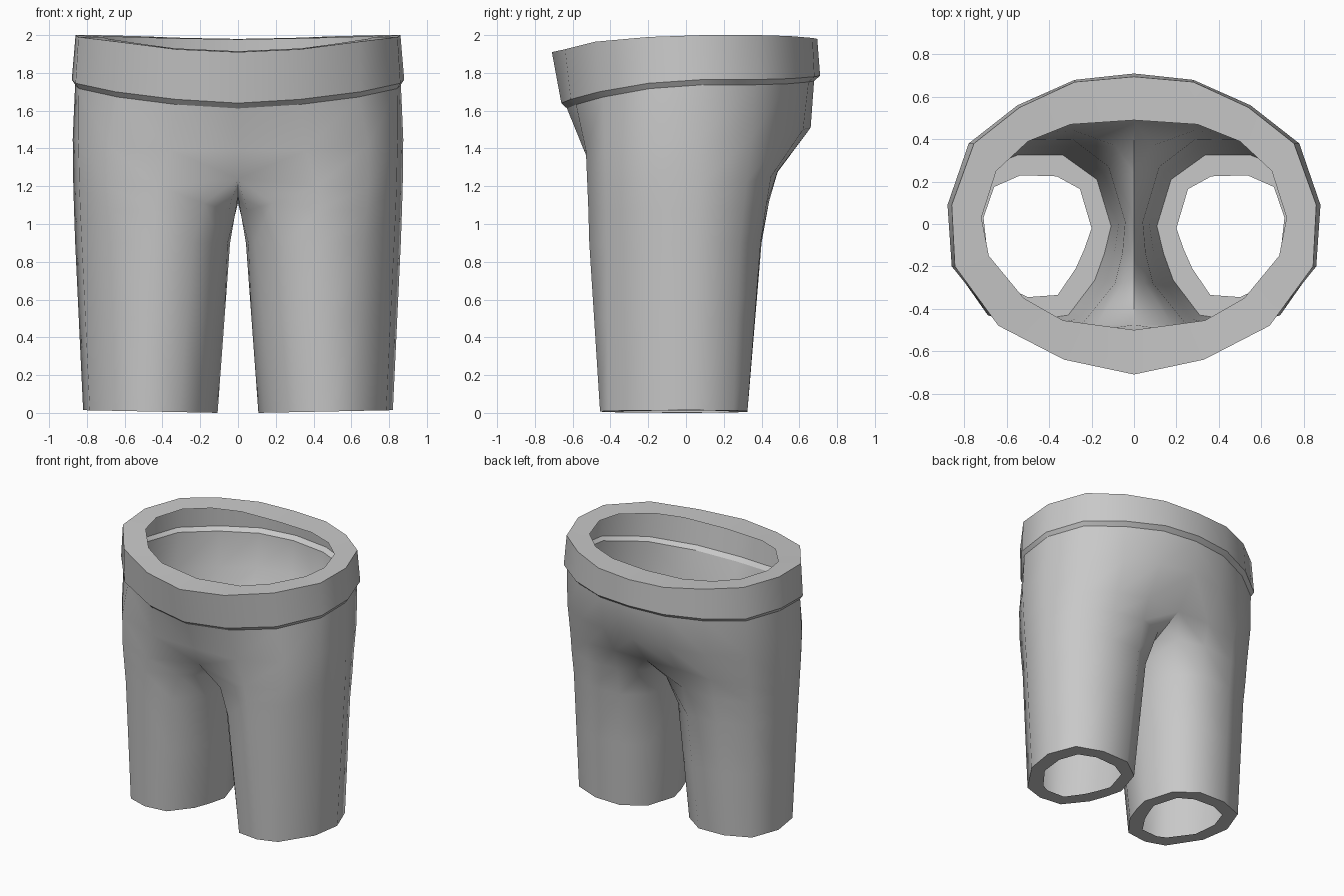
import bpy, math

grey = bpy.data.materials.new("plain grey")
grey.diffuse_color = (0.58, 0.58, 0.58, 1)


def make_half(name, rings, closed):
    """Skin rings running back -> side -> front (-> inner thigh), then mirror."""
    verts, faces, starts = [], [], []
    for r in rings:
        starts.append(len(verts))
        verts += r
    for k in range(len(rings) - 1):
        a, b = starts[k], starts[k + 1]
        n = len(rings[k])
        full = closed and n == 12
        for i in range(n if full else n - 1):
            j = (i + 1) % n
            faces.append((a + i, a + j, b + j, b + i))
    mesh = bpy.data.meshes.new(name)
    mesh.from_pydata(verts, [], faces)
    mesh.materials.append(grey)
    ob = bpy.data.objects.new(name, mesh)
    bpy.context.collection.objects.link(ob)
    m = ob.modifiers.new("mirror", 'MIRROR')
    m.use_clip = True
    m.merge_threshold = 0.002
    return ob


def finish(ob, angle):
    bpy.ops.object.select_all(action='DESELECT')
    ob.select_set(True)
    bpy.context.view_layer.objects.active = ob
    for m in list(ob.modifiers):
        bpy.ops.object.modifier_apply(modifier=m.name)
    bpy.ops.object.shade_smooth_by_angle(angle=math.radians(angle))


def scaled(ring, sx, sy, dz):
    return [(x * sx, y * sy, z + dz) for x, y, z in ring]


def at_height(points, z):
    return [(x, y, z) for x, y in points]


# Waistband outlines, from centre back round the side to centre front
band_top = [(0, .695, 1.98), (.28, .67, 1.985), (.54, .55, 1.995), (.755, .38, 2), (.86, .09, 2),
            (.845, -.2, 1.99), (.64, -.48, 1.965), (.33, -.64, 1.925), (0, -.71, 1.91)]
band_low = [(0, .71, 1.785), (.28, .68, 1.78), (.55, .56, 1.77), (.78, .38, 1.765), (.88, .09, 1.765),
            (.86, -.2, 1.745), (.65, -.46, 1.70), (.33, -.61, 1.66), (0, -.66, 1.64)]
band_hole = [(0, .49, 1.975), (.3, .47, 1.98), (.5, .39, 1.985), (.65, .25, 1.99), (.72, .03, 1.99),
             (.685, -.15, 1.98), (.52, -.35, 1.955), (.335, -.455, 1.93), (0, -.5, 1.915)]
lip = scaled(band_low, .98, .955, -.028)

# Waistband: flat rim turned inwards, outer wall, undercut lip
band = make_half("waistband", [band_hole, band_top, band_low, lip], False)
finish(band, 35)

# Hips and legs: thin shell with the hem turned inwards
hips = [(0, .66, 1.51), (.27, .62, 1.5), (.53, .52, 1.47), (.77, .35, 1.46), (.875, .07, 1.45),
        (.845, -.21, 1.44), (.69, -.43, 1.42), (.36, -.53, 1.39), (0, -.54, 1.39)]
crotch = [(0, .485, 1.275), (.27, .485, 1.28), (.53, .45, 1.25), (.765, .32, 1.22), (.872, .07, 1.2),
          (.84, -.2, 1.2), (.69, -.425, 1.2), (.42, -.522, 1.2), (0, -.475, 1.24),
          (0, -.25, 1.15), (0, -.03, 1.11), (0, .24, 1.16)]
arch = [(.09, .37, 1.13), (.28, .44, 1.12), (.535, .425, 1.1), (.765, .305, 1.08), (.868, .065, 1.07),
        (.835, -.195, 1.07), (.68, -.422, 1.07), (.435, -.517, 1.08), (.18, -.475, 1.11),
        (.05, -.28, 1.07), (.018, -.12, 1.04), (.02, .08, 1.05)]
thigh = at_height([(.12, .27), (.29, .4), (.54, .395), (.76, .285), (.862, .06), (.827, -.19),
                   (.665, -.42), (.45, -.512), (.24, -.465), (.09, -.28), (.055, -.14), (.042, .01)], .9)
hem = at_height([(.175, .21), (.335, .325), (.55, .325), (.74, .25), (.82, .04), (.785, -.18),
                 (.63, -.41), (.48, -.455), (.31, -.43), (.185, -.265), (.14, -.14), (.108, -.01)], 0)
hem_hole = at_height([(.255, .165), (.365, .225), (.535, .23), (.66, .175), (.71, .03), (.69, -.15),
                      (.565, -.315), (.5, -.345), (.36, -.335), (.275, -.21), (.235, -.12),
                      (.2, -.02)], 0)
hem, hem_hole = [[(x, y, .02 * max(0, x - .1)) for x, y, z in r] for r in (hem, hem_hole)]
knee = [tuple(a * .55 + b * .45 for a, b in zip(p, q)) for p, q in zip(thigh, hem)]

legs = make_half("hips_and_legs", [lip, hips, crotch, arch, thigh, knee, hem, hem_hole], True)
finish(legs, 75)
